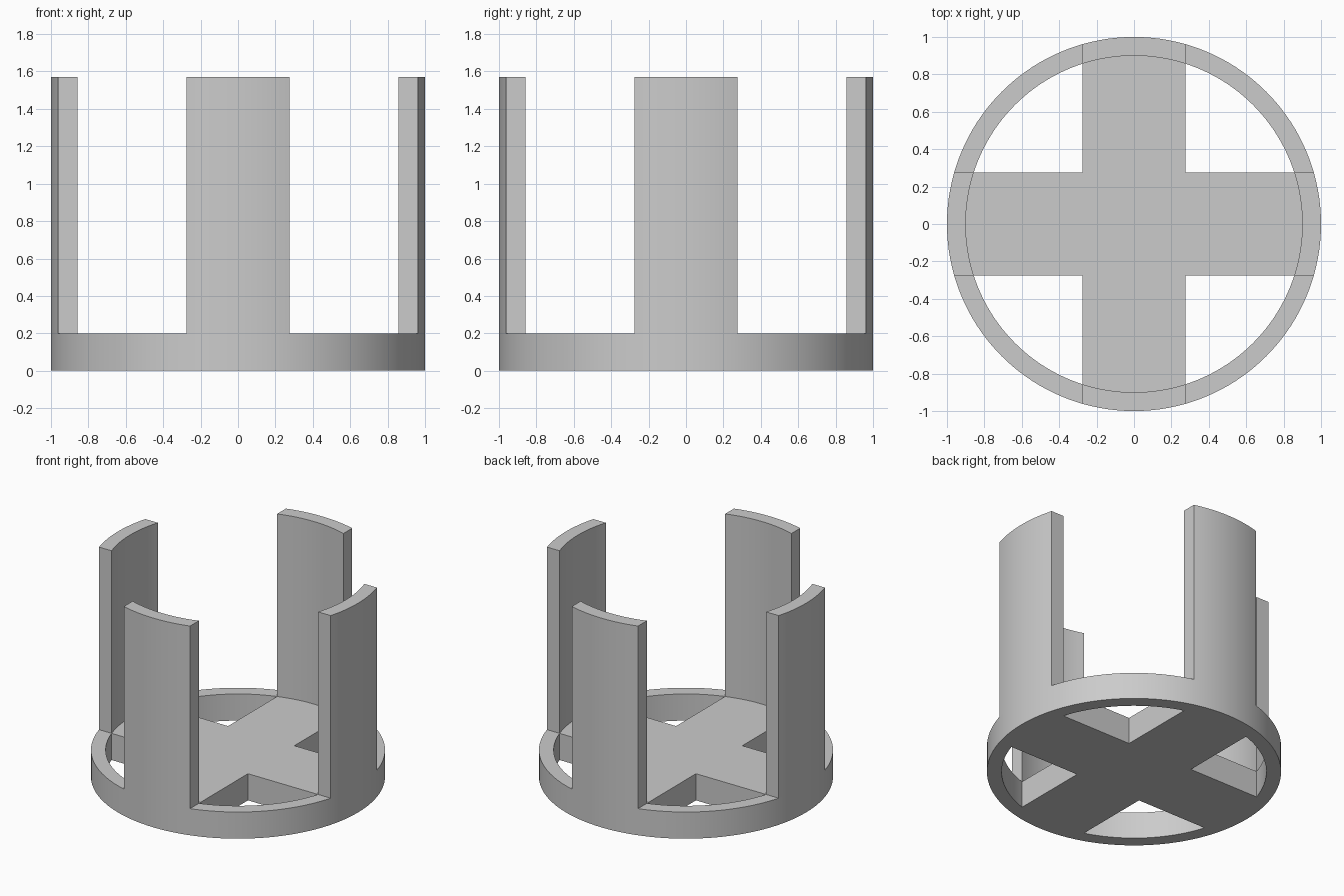
import bpy, bmesh
from math import asin, pi, cos, sin
from mathutils import Matrix, Vector

if "Cube" in bpy.data.objects:
    bpy.data.objects.remove(bpy.data.objects["Cube"], do_unlink=True)

OUTER, INNER = 1.0, 0.9      # rim radii
HALF = 0.275                 # half width of arms and posts
BASE, TOP = 0.2, 1.57        # heights

grey = bpy.data.materials.new("plain grey")
grey.use_nodes = True
colour = (0.6, 0.6, 0.6, 1)
grey.diffuse_color = colour
grey.node_tree.nodes["Principled BSDF"].inputs["Base Color"].default_value = colour


def arc(radius, start, end, steps):
    angles = [start + (end - start) * i / steps for i in range(steps + 1)]
    return [Vector((radius * cos(a), radius * sin(a), 0)) for a in angles]


bm = bmesh.new()


def add_face(points):
    return bm.faces.new([bm.verts.new(p) for p in points])


# Plan: post footprints, rim quarters between them, and the cross
a_out, a_in = asin(HALF / OUTER), asin(HALF / INNER)
post = arc(OUTER, -a_out, a_out, 12) + arc(INNER, a_in, -a_in, 12)
rim = arc(OUTER, a_out, pi / 2 - a_out, 24) + arc(INNER, pi / 2 - a_in, a_in, 24)
arm = arc(INNER, -a_in, a_in, 12) + [Vector((HALF, HALF, 0))]
cross = []
for quarter in range(4):
    turn = Matrix.Rotation(quarter * pi / 2, 3, "Z")
    add_face([turn @ p for p in post])
    add_face([turn @ p for p in rim])
    cross += [turn @ p for p in arm]
add_face(cross)
bmesh.ops.remove_doubles(bm, verts=bm.verts[:], dist=0.0001)


def raise_faces(faces, height, keep):
    result = bmesh.ops.extrude_face_region(bm, geom=faces, use_keep_orig=keep)
    verts = [g for g in result["geom"] if isinstance(g, bmesh.types.BMVert)]
    bmesh.ops.translate(bm, verts=verts, vec=(0, 0, height))
    return [g for g in result["geom"] if isinstance(g, bmesh.types.BMFace)]


# Open base, then the four upright posts on its rim
tops = raise_faces(bm.faces[:], BASE, True)
feet = []
for face in tops:
    c = face.calc_center_median()
    if min(abs(c.x), abs(c.y)) < 0.1 and c.xy.length > 0.5:
        feet.append(face)
raise_faces(feet, TOP - BASE, False)
bmesh.ops.recalc_face_normals(bm, faces=bm.faces[:])

mesh = bpy.data.meshes.new("four_post_holder")
bm.to_mesh(mesh)
bm.free()
mesh.materials.append(grey)
holder = bpy.data.objects.new("four_post_holder", mesh)
bpy.context.collection.objects.link(holder)
bpy.ops.object.select_all(action="DESELECT")
holder.select_set(True)
bpy.context.view_layer.objects.active = holder
bpy.ops.object.shade_smooth_by_angle()
